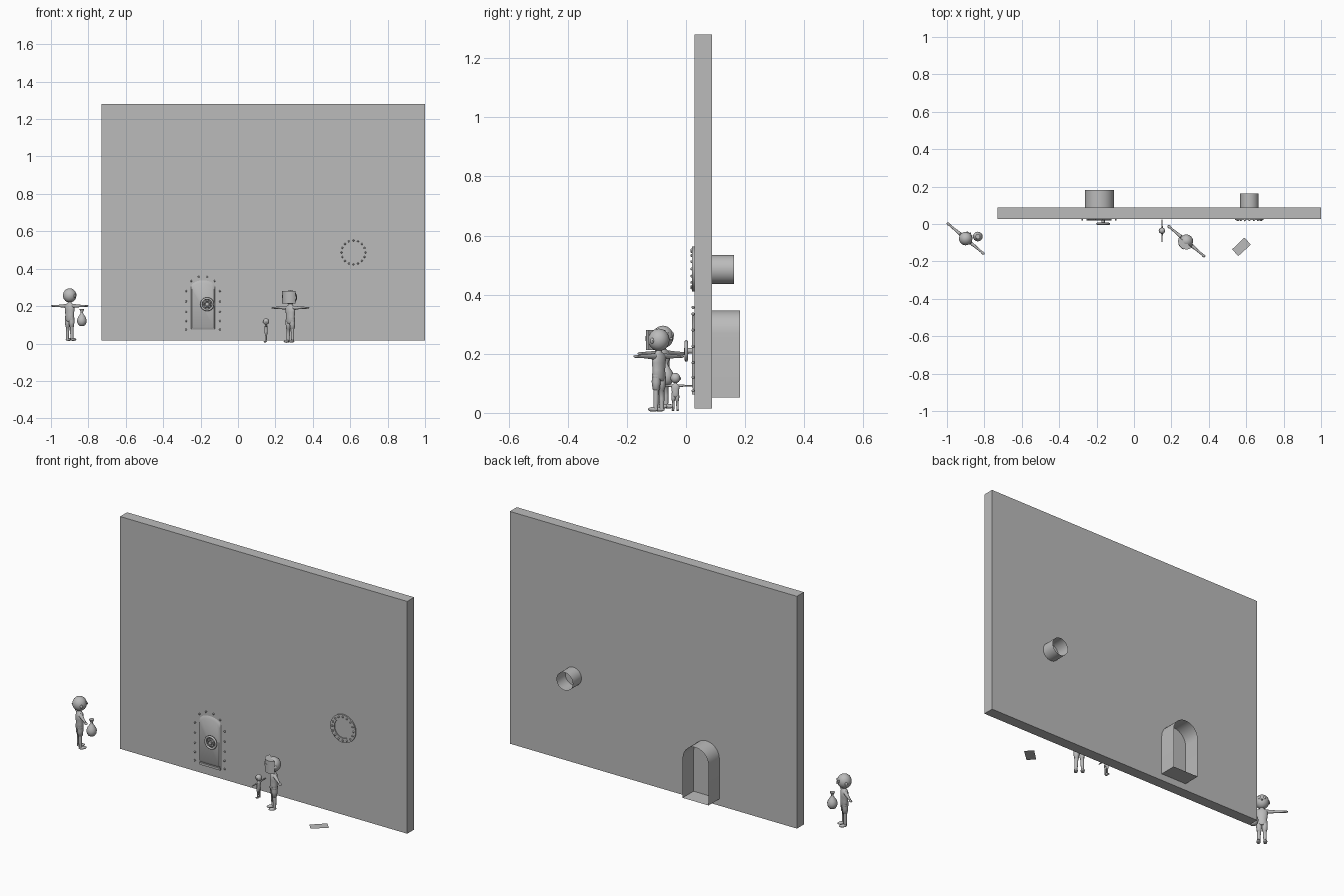
import bpy, bmesh, math
from mathutils import Vector, Matrix

if "Cube" in bpy.data.objects:
    bpy.data.objects.remove(bpy.data.objects["Cube"])

grey = bpy.data.materials.new("plain grey")
grey.diffuse_color = (0.5, 0.5, 0.5, 1)
grey.use_nodes = True
grey.node_tree.nodes["Principled BSDF"].inputs["Base Color"].default_value = grey.diffuse_color


def finish(name, bm, place=None, angle=40, fix=True):
    if fix:
        bmesh.ops.recalc_face_normals(bm, faces=bm.faces[:])
    if place is not None:
        bm.transform(place)
    me = bpy.data.meshes.new(name)
    bm.to_mesh(me)
    bm.free()
    me.shade_smooth()
    me.set_sharp_from_angle(angle=math.radians(angle))
    me.materials.append(grey)
    ob = bpy.data.objects.new(name, me)
    bpy.context.collection.objects.link(ob)
    return ob


def box(name, lo, hi):
    bm = bmesh.new()
    bmesh.ops.create_cube(bm, size=1)
    lo, hi = Vector(lo), Vector(hi)
    bm.transform(Matrix.Translation((lo + hi) / 2) @ Matrix.Diagonal((*(hi - lo), 1)))
    return finish(name, bm)


def prism(name, outline, y0, y1, caps=True, front=1.0):
    """Outline in x-z pushed from y0 (front) to y1; the front may shrink."""
    bm = bmesh.new()
    n = len(outline)
    cx = sum(p[0] for p in outline) / n
    cz = (min(p[1] for p in outline) + max(p[1] for p in outline)) / 2
    a = [bm.verts.new((cx + (x - cx) * front, y0, cz + (z - cz) * front)) for x, z in outline]
    b = [bm.verts.new((x, y1, z)) for x, z in outline]
    for i in range(n):
        j = (i + 1) % n
        bm.faces.new((a[i], a[j], b[j], b[i]))
    if caps:
        bm.faces.new(a)
        bm.faces.new(b[::-1])
    return finish(name, bm)


def circle(cx, cz, r, n=32):
    return [(cx + r * math.cos(2 * math.pi * i / n), cz + r * math.sin(2 * math.pi * i / n)) for i in range(n)]


def arch(cx, z0, z1, w, top=1.0, n=14):
    """Doorway outline with a round top."""
    h = w * top
    pts = [(cx - w, z0), (cx + w, z0)]
    return pts + [(cx + w * math.cos(math.pi * i / n), z1 - h + h * math.sin(math.pi * i / n)) for i in range(n + 1)]


def ellipsoid(bm, c, r, u=16, v=10):
    m = Matrix.Translation(c) @ Matrix.Diagonal((*r, 1))
    bmesh.ops.create_uvsphere(bm, u_segments=u, v_segments=v, radius=1, matrix=m)


def loft(bm, rings, axis="z", n=14):
    """Rings of (centre, radius_a, radius_b) joined and capped."""
    rows = []
    for c, ra, rb in rings:
        row = []
        for i in range(n):
            t = 2 * math.pi * i / n
            p, q = ra * math.cos(t), rb * math.sin(t)
            d = (p, q, 0) if axis == "z" else (0, p, q)
            row.append(bm.verts.new(Vector(c) + Vector(d)))
        rows.append(row)
    for a, b in zip(rows, rows[1:]):
        for i in range(n):
            j = (i + 1) % n
            bm.faces.new((a[i], a[j], b[j], b[i]))
    bm.faces.new(rows[0][::-1])
    bm.faces.new(rows[-1])


def rivets(name, spots, r, y):
    bm = bmesh.new()
    for x, z in spots:
        ellipsoid(bm, (x, y, z), (r, r * 1.1, r), 8, 6)
    finish(name, bm)


def ring(name, c, R, r):
    bpy.ops.mesh.primitive_torus_add(location=c, rotation=(math.pi / 2, 0, 0), major_radius=R,
                                     minor_radius=r, major_segments=32, minor_segments=8)
    ob = bpy.context.object
    ob.name = name
    ob.data.materials.append(grey)
    ob.data.shade_smooth()


# wall with the two open tunnels behind it
box("wall", (-0.73, 0.028, 0.015), (1.0, 0.088, 1.28))
prism("door_tunnel", arch(-0.185, 0.052, 0.347, 0.078), 0.088, 0.182, caps=False)
prism("window_tunnel", circle(0.617, 0.485, 0.049), 0.088, 0.163, caps=False)

# vault door
DX = -0.187
prism("door_panel", arch(DX, 0.072, 0.34, 0.066, 0.6), 0.02, 0.029, front=0.88)
box("door_sill", (DX - 0.06, 0.02, 0.062), (DX + 0.065, 0.029, 0.074))
side = [(DX + s * 0.09, z) for s in (-1, 1) for z in (0.075, 0.12, 0.17, 0.225, 0.28)]
crown = [(DX + 0.085 * math.cos(t), 0.28 + 0.08 * math.sin(t)) for t in (0.75, 1.3, 1.85, 2.4)]
rivets("door_rivets", side + crown, 0.005, 0.024)

# hand wheel
WX, WZ = -0.165, 0.21
ring("wheel_rim", (WX, 0.001, WZ), 0.031, 0.006)
ring("wheel_inner_ring", (WX, 0.001, WZ), 0.017, 0.004)
prism("wheel_hub", circle(WX, WZ, 0.009, 16), -0.006, 0.022)
for k in range(4):
    t = math.pi / 4 + k * math.pi / 2
    c, s = math.cos(t), math.sin(t)
    prism("wheel_spoke", [(WX + c * u - s * v, WZ + s * u + c * v) for u, v in
                          ((0.005, -0.003), (0.03, -0.003), (0.03, 0.003), (0.005, 0.003))], -0.001, 0.004)

# round window
WINX, WINZ = 0.617, 0.487
bm = bmesh.new()
loops = []
for r, y in ((0.076, 0.029), (0.076, 0.021), (0.052, 0.021), (0.052, 0.027)):
    loops.append([bm.verts.new((x, y, z)) for x, z in circle(WINX, WINZ, r, 40)])
for a, b in zip(loops, loops[1:]):
    for i in range(40):
        j = (i + 1) % 40
        bm.faces.new((a[i], a[j], b[j], b[i]))
finish("window_frame", bm)
prism("window_glass", circle(WINX, WINZ, 0.052, 40), 0.026, 0.029)
rivets("window_rivets", circle(WINX, WINZ, 0.064, 16), 0.005, 0.02)


def figure(name, pos, turn, scale, masked):
    """Standing figure with spread arms, facing local -y."""
    place = Matrix.Translation(pos) @ Matrix.Rotation(math.radians(turn), 4, "Z") @ Matrix.Scale(scale, 4)
    bm = bmesh.new()
    ellipsoid(bm, (0, 0, 0.243), (0.036, 0.036, 0.038), 20, 14)
    ellipsoid(bm, (0, -0.036, 0.237), (0.005, 0.007, 0.005), 10, 6)
    for s in (-1, 1):
        ellipsoid(bm, (s * 0.036, 0, 0.24), (0.005, 0.008, 0.01), 8, 6)
    finish(name + "_head", bm, place)
    bm = bmesh.new()
    loft(bm, [((0, 0, z), a, b) for z, a, b in
              ((0.104, 0.018, 0.015), (0.115, 0.029, 0.02), (0.14, 0.026, 0.018), (0.165, 0.029, 0.019),
               (0.187, 0.032, 0.018), (0.197, 0.022, 0.013), (0.202, 0.011, 0.01), (0.215, 0.01, 0.01))])
    finish(name + "_torso", bm, place, 60)
    bm = bmesh.new()
    for s in (-1, 1):
        loft(bm, [((s * x, 0, 0.187), r, r) for x, r in
                  ((0.02, 0.011), (0.045, 0.009), (0.075, 0.0065), (0.112, 0.0055))], "x", 10)
        ellipsoid(bm, (s * 0.119, 0, 0.187), (0.012, 0.008, 0.005), 10, 8)
    finish(name + "_arms", bm, place, 60)
    bm = bmesh.new()
    for s in (-1, 1):
        loft(bm, [((s * x, 0, z), r, r) for z, x, r in
                  ((0.125, 0.013, 0.015), (0.1, 0.014, 0.015), (0.075, 0.014, 0.012), (0.073, 0.014, 0.0095),
                   (0.045, 0.015, 0.009), (0.01, 0.016, 0.0075))])
        ellipsoid(bm, (s * 0.017, -0.011, 0.008), (0.0105, 0.021, 0.008), 12, 8)
    finish(name + "_legs", bm, place, 50)
    bm = bmesh.new()
    if masked:
        # curved face shield with a small eye slot
        for r, z0, z1, half in ((0.044, 0.209, 0.277, 80), (0.046, 0.24, 0.256, 28)):
            rows = []
            for i in range(13):
                t = math.radians(-half + i * half / 6)
                d = Vector((math.sin(t) * r, -math.cos(t) * r, 0))
                rows.append([bm.verts.new(d + Vector((0, 0, z0))), bm.verts.new(d + Vector((0, 0, z1)))])
            for a, b in zip(rows, rows[1:]):
                bm.faces.new((a[0], b[0], b[1], a[1]))
            bm.faces.new([p[1] for p in rows])
        finish(name + "_face_shield", bm, place, fix=False)
    else:
        # eyes
        for s in (-1, 1):
            ellipsoid(bm, (s * 0.013, -0.032, 0.25), (0.007, 0.004, 0.008), 10, 6)
        finish(name + "_eyes", bm, place)


figure("left_figure", (-0.9, -0.078, 0.014), 140, 1.0, False)
figure("right_figure", (0.28, -0.092, 0.004), -40, 1.0, True)
figure("small_figure", (0.15, -0.036, 0.006), -90, 0.46, False)

# loot sack
bm = bmesh.new()
loft(bm, [((-0.835, -0.067, z), r, r) for z, r in
          ((0.093, 0.008), (0.098, 0.017), (0.11, 0.024), (0.125, 0.026), (0.14, 0.021), (0.153, 0.012),
           (0.163, 0.006), (0.168, 0.006), (0.176, 0.01), (0.184, 0.013))], n=16)
finish("sack", bm, angle=60)

# sheet of paper on the floor
bm = bmesh.new()
bm.faces.new([bm.verts.new((x, y, 0)) for x, y in
              ((0.525, -0.135), (0.557, -0.172), (0.625, -0.11), (0.59, -0.073))])
bmesh.ops.solidify(bm, geom=bm.faces[:], thickness=-0.001)
finish("paper", bm)
